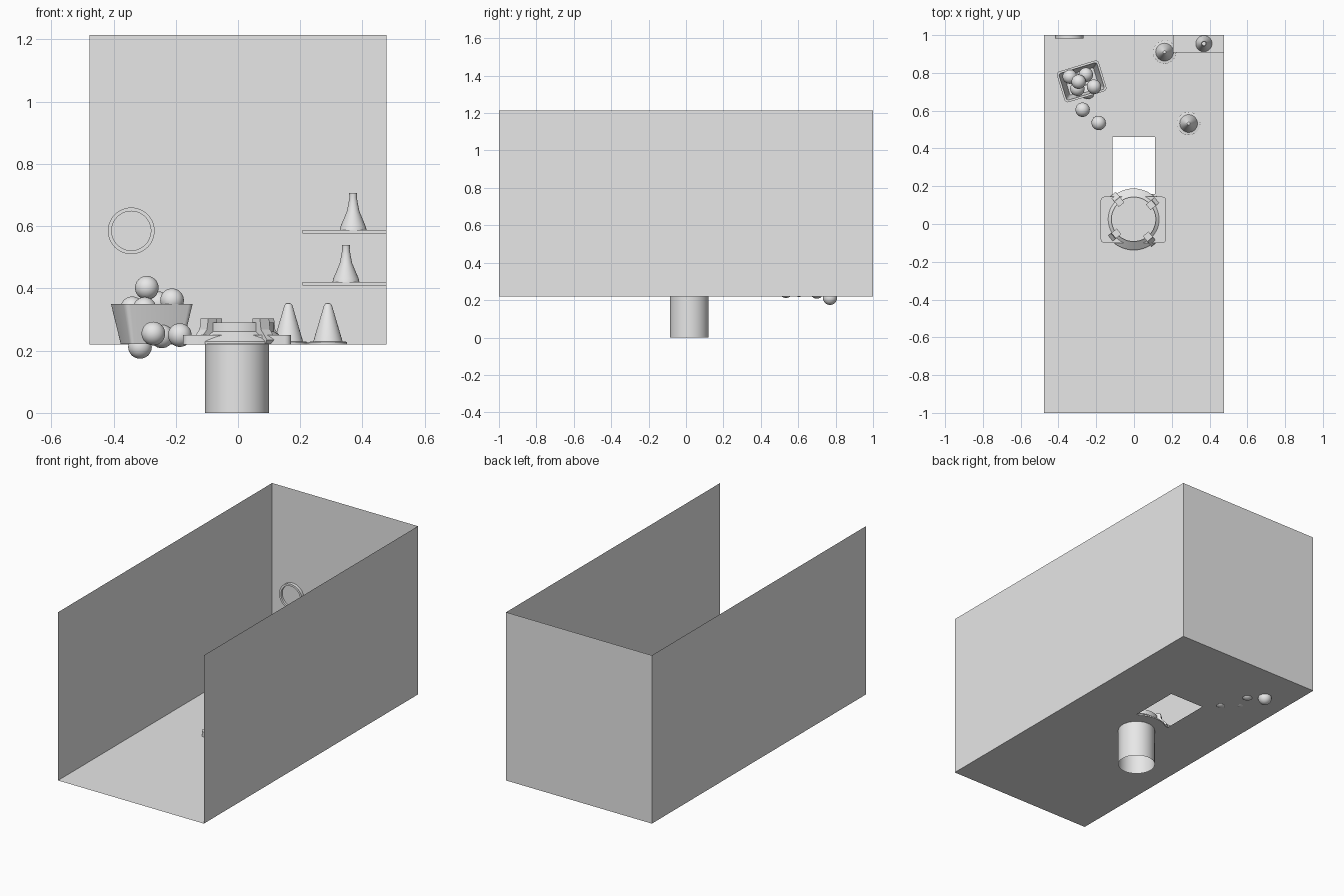
import bpy, bmesh, math
from mathutils import Matrix, Vector

cube = bpy.data.objects.get("Cube")
if cube:
    bpy.data.objects.remove(cube, do_unlink=True)

grey = bpy.data.materials.new("plain_grey")
grey.use_nodes = True
GREY = (0.8, 0.8, 0.8, 1)
grey.diffuse_color = GREY
grey.node_tree.nodes["Principled BSDF"].inputs["Base Color"].default_value = GREY

FLOOR, TOP, HALF_W, HALF_L = 0.22, 1.215, 0.477, 1.0


def finish(name, bm, loc=(0, 0, 0), rot=(0, 0, 0), smooth=False):
    mesh = bpy.data.meshes.new(name)
    bm.to_mesh(mesh)
    bm.free()
    mesh.materials.append(grey)
    ob = bpy.data.objects.new(name, mesh)
    ob.location, ob.rotation_euler = loc, rot
    bpy.context.collection.objects.link(ob)
    if smooth:
        bpy.ops.object.select_all(action='DESELECT')
        ob.select_set(True)
        bpy.context.view_layer.objects.active = ob
        bpy.ops.object.shade_smooth_by_angle(angle=math.radians(35))
    return ob


def lathe(name, profile, loc, rot=(0, 0, 0), steps=48):
    """Spin a radius/height profile round the local z axis."""
    bm = bmesh.new()
    verts = [bm.verts.new((r, 0, z)) for r, z in profile]
    edges = [bm.edges.new(pair) for pair in zip(verts, verts[1:])]
    bmesh.ops.spin(bm, geom=verts + edges, cent=(0, 0, 0), axis=(0, 0, 1),
                   angle=math.tau, steps=steps)
    bmesh.ops.remove_doubles(bm, verts=bm.verts, dist=1e-5)
    bmesh.ops.recalc_face_normals(bm, faces=bm.faces)
    return finish(name, bm, loc, rot, True)


def box(name, low, high):
    low, high = Vector(low), Vector(high)
    bm = bmesh.new()
    bmesh.ops.create_cube(bm, size=1, matrix=Matrix.Translation((low + high) / 2)
                          @ Matrix.Diagonal((*(high - low), 1)))
    return finish(name, bm)


def sheet(name, *corners):
    bm = bmesh.new()
    bm.faces.new([bm.verts.new(c) for c in corners])
    return finish(name, bm)


def rounded(w, d, r, n=4):
    """Outline of a rounded rectangle."""
    points = []
    for k, (sx, sy) in enumerate(((1, 1), (-1, 1), (-1, -1), (1, -1))):
        for i in range(n + 1):
            a = (k + i / n) * math.pi / 2
            points.append((sx * (w / 2 - r) + r * math.cos(a),
                           sy * (d / 2 - r) + r * math.sin(a)))
    return points


def loft(name, rings, loc, turn=0):
    """Skin a stack of rounded rectangles (width, depth, radius, height)."""
    bm = bmesh.new()
    loops = [[bm.verts.new((x, y, z)) for x, y in rounded(w, d, r)]
             for w, d, r, z in rings]
    for a, b in zip(loops, loops[1:]):
        for i in range(len(a)):
            j = (i + 1) % len(a)
            bm.faces.new((a[i], a[j], b[j], b[i]))
    bm.faces.new(loops[0])
    bm.faces.new(loops[-1])
    bmesh.ops.recalc_face_normals(bm, faces=bm.faces)
    return finish(name, bm, loc, (0, 0, turn), True)


# Floor: a grid of sheets around the hatch opening
bm = bmesh.new()
xs, ys = (-HALF_W, -0.115, 0.112, HALF_W), (-HALF_L, 0.16, 0.46, HALF_L)
grid = [[bm.verts.new((x, y, FLOOR)) for x in xs] for y in ys]
for r in range(3):
    for c in range(3):
        if (r, c) != (1, 1):
            bm.faces.new((grid[r][c], grid[r][c + 1],
                          grid[r + 1][c + 1], grid[r + 1][c]))
finish("floor", bm)

# Walls: two sides and the back
for name, x in (("left_wall", HALF_W), ("right_wall", -HALF_W)):
    sheet(name, (x, -HALF_L, FLOOR), (x, HALF_L, FLOOR),
          (x, HALF_L, TOP), (x, -HALF_L, TOP))
sheet("back_wall", (HALF_W, HALF_L, FLOOR), (-HALF_W, HALF_L, FLOOR),
      (-HALF_W, HALF_L, TOP), (HALF_W, HALF_L, TOP))

# Pedestal tube, open below
lathe("pedestal", [(0.103, 0), (0.103, FLOOR + 0.005)], (-0.003, 0.018, 0))

# Burner: rounded plate, sloped ring with raised disc, four claws
loft("burner_plate", [(0.347, 0.245, 0.02, 0.22), (0.347, 0.245, 0.02, 0.25)],
     (-0.003, 0.022, 0))
CENTRE = (-0.002, 0.025, 0)
lathe("burner_ring", [(0, 0.222), (0.163, 0.222), (0.163, 0.23), (0.118, 0.262),
                      (0.118, 0.29), (0, 0.29)], CENTRE)
claw = [(0.10, 0.262), (0.10, 0.303), (0.137, 0.303), (0.142, 0.268),
        (0.172, 0.235), (0.165, 0.222), (0.13, 0.25)]
for k in range(4):
    bm = bmesh.new()
    side = bm.faces.new([bm.verts.new((r, -0.019, z)) for r, z in claw])
    made = bmesh.ops.extrude_face_region(bm, geom=[side])["geom"]
    bmesh.ops.translate(bm, vec=(0, 0.038, 0),
                        verts=[v for v in made if isinstance(v, bmesh.types.BMVert)])
    bmesh.ops.recalc_face_normals(bm, faces=bm.faces)
    finish(f"burner_claw_{k + 1}", bm, CENTRE,
           (0, 0, math.radians(39.5 + 90 * k)))

# Floor cones with round flanges
for k, (x, y) in enumerate(((0.162, 0.91), (0.289, 0.532))):
    lathe(f"floor_cone_{k + 1}", [(0, 0), (0.062, 0), (0.062, 0.008), (0.047, 0.01),
                                  (0.013, 0.125), (0.008, 0.132), (0, 0.133)],
          (x, y, FLOOR))

# Shelves, each with a flask
for k, (z, x) in enumerate(((0.41, 0.347), (0.577, 0.37))):
    box(f"shelf_{k + 1}", (0.207, 0.909, z), (HALF_W, HALF_L, z + 0.011))
    lathe(f"flask_{k + 1}", [(0, 0), (0.043, 0), (0.041, 0.01), (0.02, 0.06),
                             (0.015, 0.085), (0.012, 0.105), (0.013, 0.118),
                             (0.009, 0.118), (0.009, 0.09), (0, 0.09)],
          (x, 0.955, z + 0.011))

# Wall dial: raised rim round a recessed face
lathe("wall_dial", [(0, 0.006), (0.063, 0.006), (0.063, 0.019), (0.075, 0.019),
                    (0.075, 0)], (-0.343, HALF_L, 0.585), (math.pi / 2, 0, 0))

# Basket with hollow inside
loft("basket", [(0.178, 0.122, 0.012, 0.222), (0.232, 0.17, 0.018, 0.35),
                (0.21, 0.148, 0.012, 0.35), (0.16, 0.104, 0.008, 0.232)],
     (-0.277, 0.755, 0), math.radians(17))

# Balls: heaped in the basket, sunk through its base, loose on the floor
balls = [(-0.34, 0.78, 0.336), (-0.255, 0.79, 0.352), (-0.212, 0.727, 0.362),
         (-0.30, 0.716, 0.334), (-0.293, 0.753, 0.402), (-0.315, 0.77, 0.212),
         (-0.245, 0.70, 0.246), (-0.272, 0.605, 0.255), (-0.187, 0.535, 0.25)]
for k, place in enumerate(balls):
    bm = bmesh.new()
    bmesh.ops.create_uvsphere(bm, u_segments=32, v_segments=16, radius=0.038)
    finish(f"ball_{k + 1}", bm, place, smooth=True)
